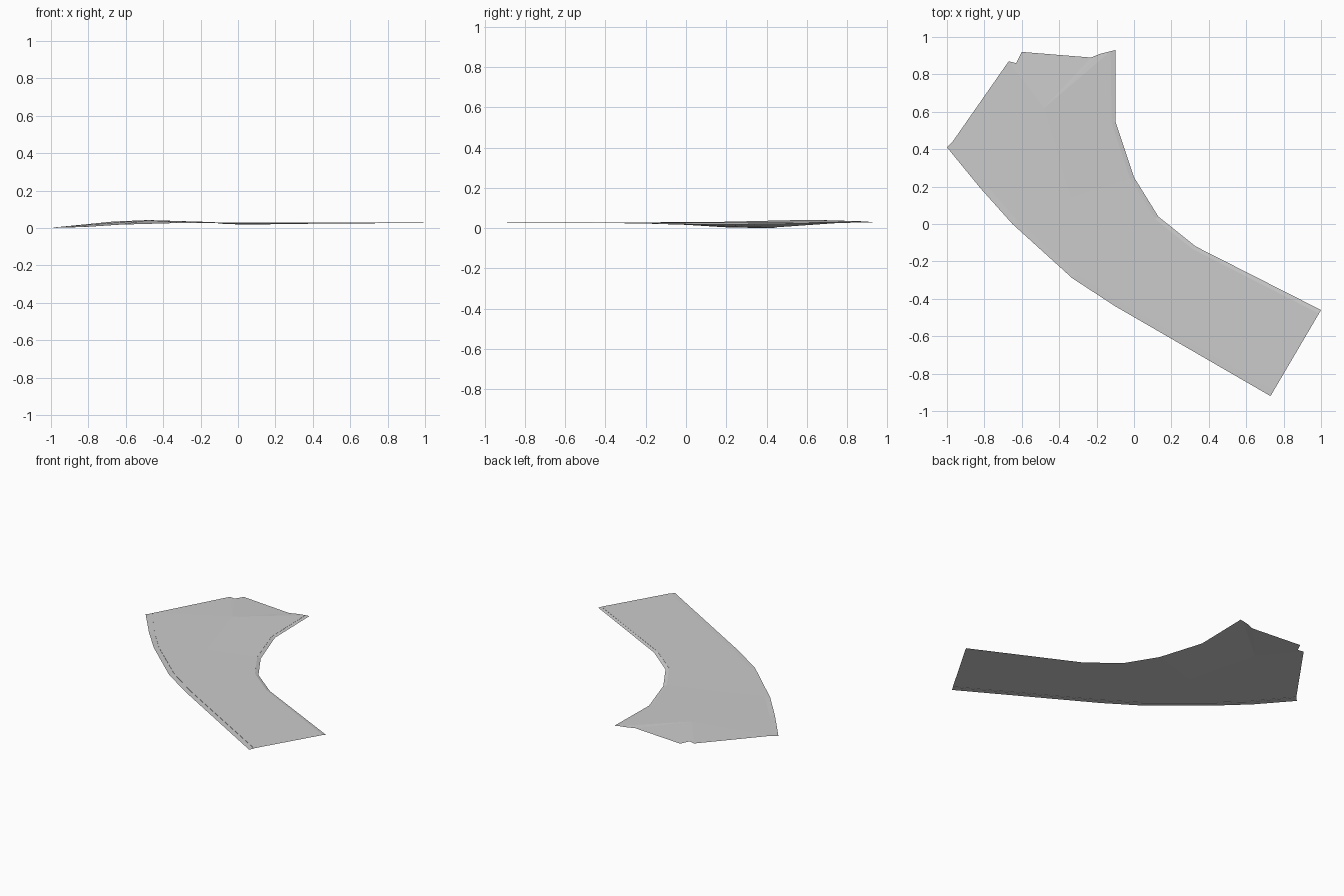
import bpy
import bmesh
from mathutils import Vector

cube = bpy.data.objects.get("Cube")
if cube:
    bpy.data.objects.remove(cube, do_unlink=True)

asphalt = bpy.data.materials.new("road grey")
asphalt.use_nodes = True
GREY = (0.6, 0.6, 0.6, 1)
asphalt.diffuse_color = GREY
bsdf = asphalt.node_tree.nodes["Principled BSDF"]
bsdf.inputs["Base Color"].default_value = GREY
bsdf.inputs["Roughness"].default_value = 0.9


def sheet(name, polygons):
    """Join polygons given as point lists into one upward facing sheet."""
    bm = bmesh.new()
    for poly in polygons:
        face = bm.faces.new([bm.verts.new(p) for p in poly])
        face.normal_update()
        if face.normal.z < 0:
            face.normal_flip()
    bmesh.ops.remove_doubles(bm, verts=bm.verts, dist=0.0005)
    mesh = bpy.data.meshes.new(name)
    bm.to_mesh(mesh)
    bm.free()
    mesh.materials.append(asphalt)
    obj = bpy.data.objects.new(name, mesh)
    bpy.context.collection.objects.link(obj)
    return obj


def strips(a, b):
    """Quads spanning two paths of equal length."""
    return [(a[i], a[i + 1], b[i + 1], b[i]) for i in range(len(a) - 1)]


def inset(path, target, width):
    """Move each path point towards its partner by a fixed width."""
    return [p + (q - p).normalized() * width for p, q in zip(path, target)]


def lowered(path, drops):
    return [p - Vector((0, 0, d)) for p, d in zip(path, drops)]


V = Vector
# Outer and inner borders of the bend, from the straight end to the junction
outer = [V(p) for p in ((.73, -.92, .03), (-.1, -.44, .03), (-.33, -.29, .03),
                        (-.65, 0, .021), (-.82, .19, .009), (-1, .41, .004))]
inner = [V(p) for p in ((1, -.46, .03), (.33, -.12, .03), (.13, .04, .03),
                        (0, .25, .03), (-.1, .55, .031), (-.1, .93, .032))]

# Deck borders sit just inside the shoulders
deck_out = inset(outer, inner, .035)
deck_in = inset(inner, outer, .022)
deck_out[-1] = V((-.97, .44, .005))
deck_in[-1] = V((-.125, .924, .032))

# Crown line ends in the raised point of the junction
crown = [(a + b) / 2 for a, b in zip(deck_out[:3], deck_in[:3])]
crown += [V((-.34, .14, .032)), V((-.48, .62, .043))]
peak = crown[-1]

# Junction end, fanned around the raised point
rim = [deck_out[4], deck_out[5], V((-.67, .87, .035)), V((-.63, .86, .036)),
       V((-.6, .92, .034)), V((-.23, .89, .032)), V((-.18, .91, .032)),
       deck_in[5], deck_in[4]]
fan = [(peak, rim[i], rim[i + 1]) for i in range(len(rim) - 1)]
sheet("road_deck", strips(deck_out[:5], crown) + strips(crown, deck_in[:5]) + fan)

# Shoulders: a small step down from the deck, then a narrow sloping band
for name, edge, border, step, slope in (
        ("outer_shoulder", outer, deck_out, .002, [.003] * 6),
        ("inner_shoulder", inner, deck_in, .001, [.002, .007, .01, .01, .007, .002])):
    foot = lowered(border, [step] * 6)
    sheet(name, strips(border, foot) + strips(foot, lowered(edge, slope)))

# Rest the lowest corner on the ground
parts = [bpy.data.objects[n] for n in ("road_deck", "outer_shoulder", "inner_shoulder")]
low = min(v.co.z for o in parts for v in o.data.vertices)
for o in parts:
    for v in o.data.vertices:
        v.co.z -= low
